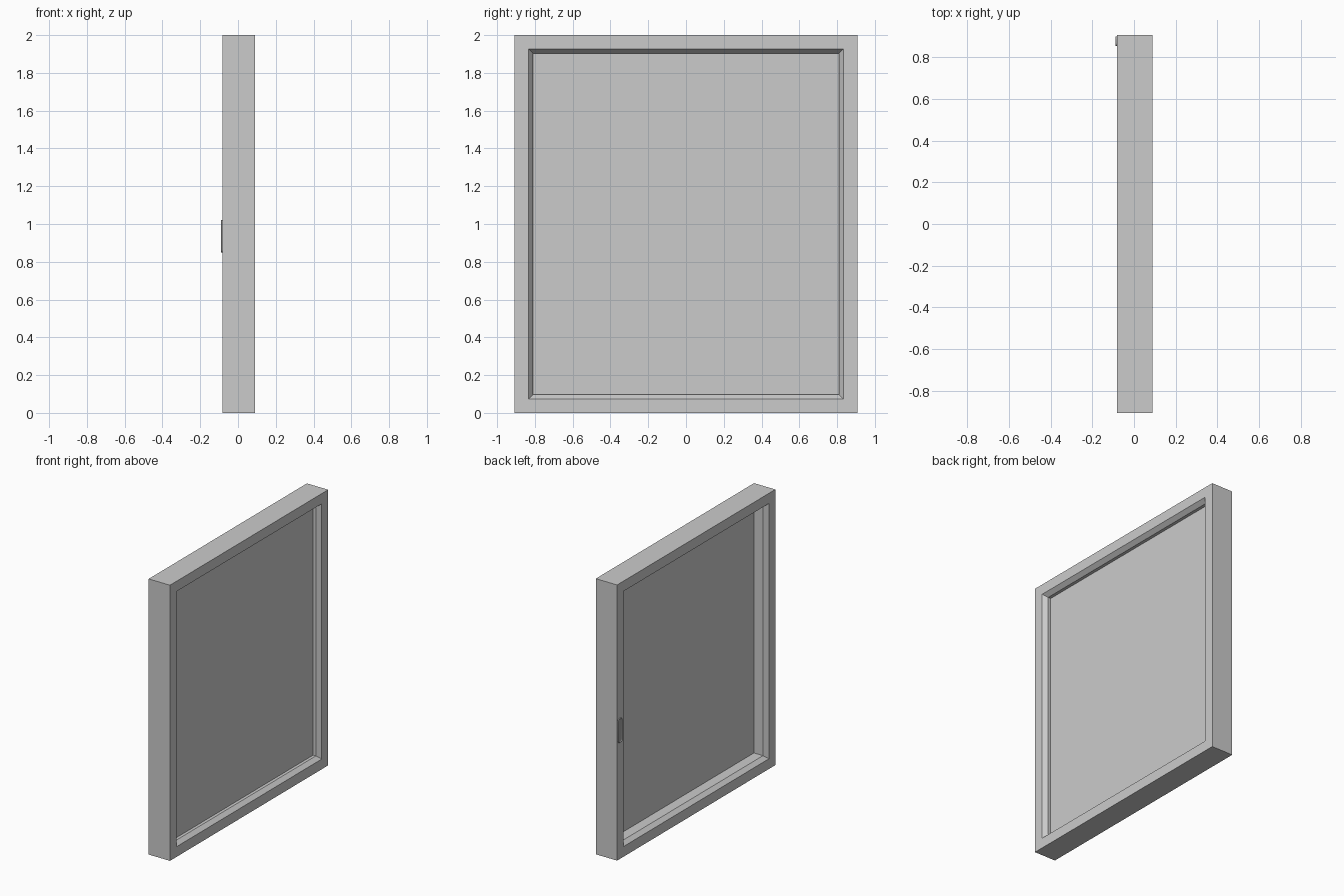
import bpy, bmesh, math

if "Cube" in bpy.data.objects:
    bpy.data.objects.remove(bpy.data.objects["Cube"])

X0, X1 = -0.082, 0.089          # back and front faces of the frame
HY, H = 0.907, 2.0              # half width and height


def loft(name, rings, closed=False, cap=False):
    """Bridge matching point rings; optionally join last to first or cap the last."""
    bm = bmesh.new()
    vs = [[bm.verts.new(p) for p in ring] for ring in rings]
    pairs = list(zip(vs, vs[1:])) + ([(vs[-1], vs[0])] if closed else [])
    for a, b in pairs:
        n = len(a)
        for i in range(n):
            j = (i + 1) % n
            bm.faces.new((a[i], a[j], b[j], b[i]))
    if cap:
        bm.faces.new(vs[0])
        bm.faces.new(vs[-1])
    bmesh.ops.recalc_face_normals(bm, faces=bm.faces)
    me = bpy.data.meshes.new(name)
    bm.to_mesh(me)
    bm.free()
    ob = bpy.data.objects.new(name, me)
    bpy.context.collection.objects.link(ob)
    return ob


def rect(x, inset):
    y, a, b = HY - inset, inset, H - inset
    return [(x, -y, a), (x, y, a), (x, y, b), (x, -y, b)]


def rounded(x, inset, cy=0.877, cz=0.935, hw=0.023, hh=0.087, r=0.015, n=6):
    hw, hh, r = hw - inset, hh - inset, max(r - inset, 0.003)
    pts = []
    for k, (sy, sz) in enumerate([(1, 1), (-1, 1), (-1, -1), (1, -1)]):
        for i in range(n + 1):
            t = math.pi / 2 * (k + i / n)
            pts.append((x, cy + sy * (hw - r) + r * math.cos(t),
                        cz + sz * (hh - r) + r * math.sin(t)))
    return pts


# Mitred frame with chamfered edges around the opening on both faces
loft("frame", [rect(X0, 0), rect(X1, 0), rect(X1, 0.074), rect(X1 - 0.03, 0.098),
               rect(X0 + 0.03, 0.098), rect(X0, 0.074)], closed=True)

# Pane set close to the front face
loft("pane", [rect(0.021, 0.096), rect(0.037, 0.096)], cap=True)

# Flush pull handle: raised rounded rim with a shallow dish
handle = loft("pull_handle", [rounded(X0 + 0.001, 0), rounded(X0 - 0.005, 0),
                              rounded(X0 - 0.007, 0.002), rounded(X0 - 0.007, 0.004),
                              rounded(X0 - 0.005, 0.006), rounded(X0 - 0.001, 0.007)],
              cap=True)
bpy.context.view_layer.objects.active = handle
handle.select_set(True)
bpy.ops.object.shade_smooth_by_angle()
